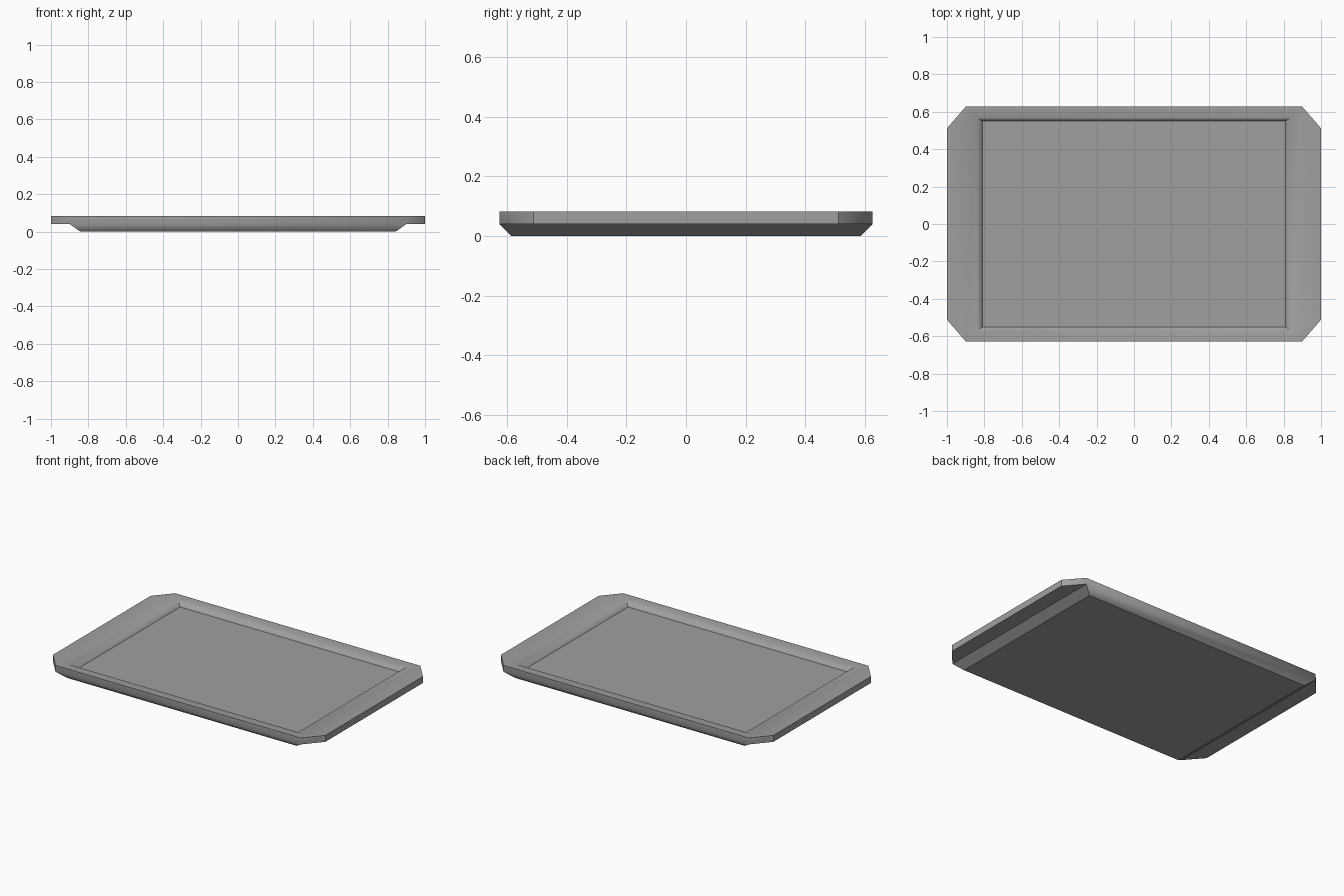
import bpy
import bmesh

if "Cube" in bpy.data.objects:
    bpy.data.objects.remove(bpy.data.objects["Cube"], do_unlink=True)

# Main levels and half sizes
LIP_Z, TOP_Z, FLOOR_Z = 0.04, 0.083, 0.045
RIM_X, RIM_Y = 0.9, 0.627

grey = bpy.data.materials.new("plain grey")
colour = (0.35, 0.35, 0.35, 1)
grey.diffuse_color = colour
grey.use_nodes = True
grey.node_tree.nodes["Principled BSDF"].inputs["Base Color"].default_value = colour

bm = bmesh.new()


def ring(x, y, z):
    """Four corners, counter-clockwise from front left of the plan."""
    return [bm.verts.new((sx * x, sy * y, z))
            for sx, sy in ((-1, -1), (1, -1), (1, 1), (-1, 1))]


def band(lower, upper):
    return [bm.faces.new((lower[i], lower[(i + 1) % 4], upper[(i + 1) % 4], upper[i]))
            for i in range(4)]


base = ring(0.843, 0.587, 0)
under = ring(RIM_X, RIM_Y, LIP_Z)
under_tip = ring(1, 0.512, LIP_Z)
rim = ring(RIM_X, RIM_Y, TOP_Z)
rim_tip = ring(1, 0.512, TOP_Z)
opening = ring(0.84, 0.57, TOP_Z)
floor = ring(0.81, 0.55, FLOOR_Z)

# Underside, sloping sides, inner walls and sunken floor
bm.faces.new(base[::-1])
band(base, under)
band(opening, floor)
bm.faces.new(floor)

# Front and back rim
for a, b in ((0, 1), (2, 3)):
    bm.faces.new((under[a], under[b], rim[b], rim[a]))
    bm.faces.new((rim[a], rim[b], opening[b], opening[a]))

# End handles with clipped corners
for a, b in ((1, 2), (3, 0)):
    low = [under[a], under_tip[a], under_tip[b], under[b]]
    high = [rim[a], rim_tip[a], rim_tip[b], rim[b]]
    for i in range(3):
        bm.faces.new((low[i], low[i + 1], high[i + 1], high[i]))
    bm.faces.new(low[::-1])
    bm.faces.new(high + [opening[b], opening[a]])

bmesh.ops.recalc_face_normals(bm, faces=bm.faces)

# Soft edges: opening lip, long lower rim edges and front side of clipped corners
soft = [(opening[i], opening[(i + 1) % 4]) for i in range(4)]
soft += [(under[0], under[1]), (under[2], under[3])]
soft += list(zip(under, rim))
soft += list(zip(rim, opening))
for face in bm.faces:
    face.smooth = True
for edge in bm.edges:
    edge.smooth = any(set(edge.verts) == set(pair) for pair in soft)

mesh = bpy.data.meshes.new("tray")
bm.to_mesh(mesh)
bm.free()
mesh.materials.append(grey)
tray = bpy.data.objects.new("tray", mesh)
bpy.context.collection.objects.link(tray)
